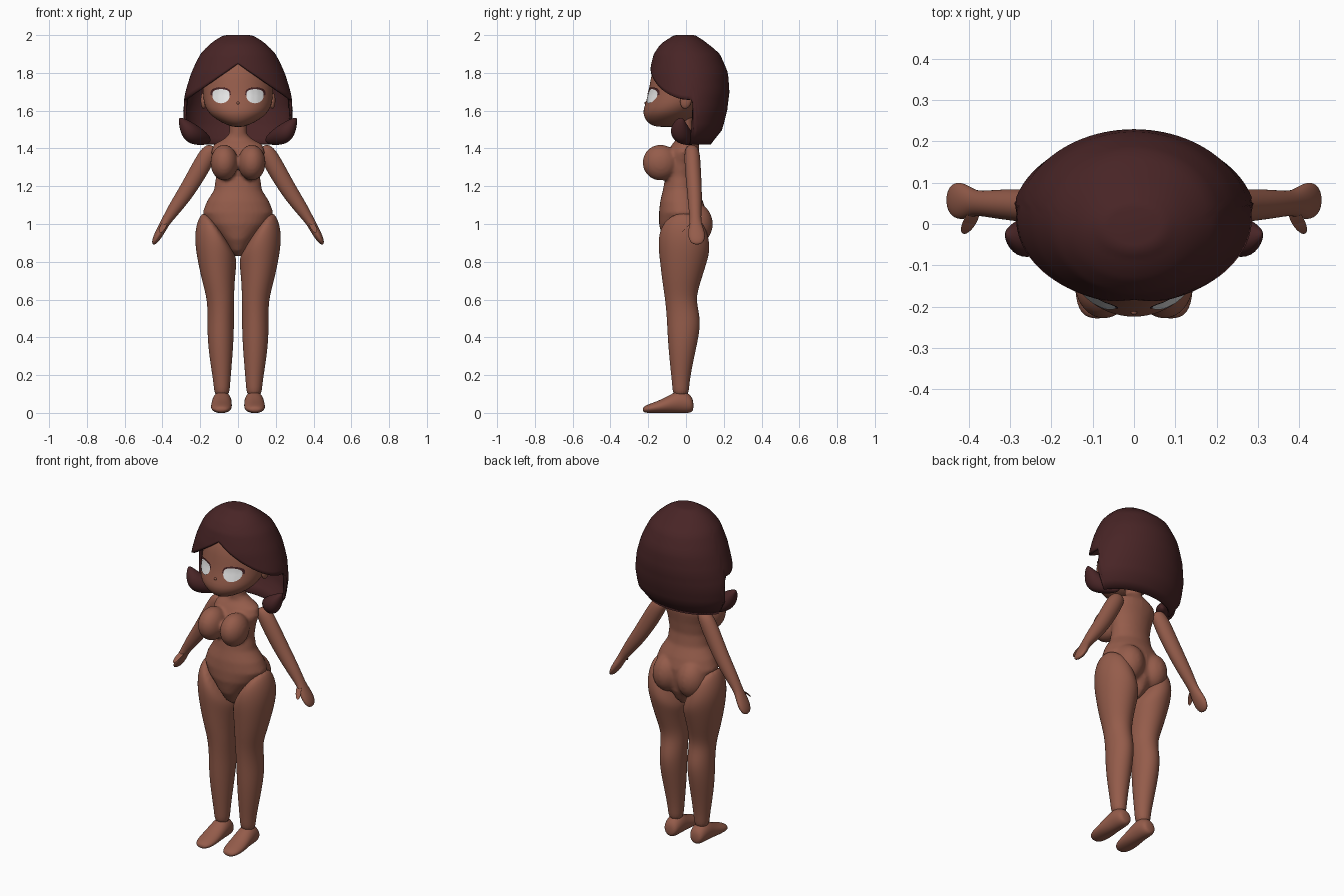
import bpy, bmesh, math
from mathutils import Vector, Matrix
from mathutils.bvhtree import BVHTree

cube = bpy.data.objects.get("Cube")
if cube:
    bpy.data.objects.remove(cube, do_unlink=True)


def material(name, rgb):
    m = bpy.data.materials.new(name)
    m.use_nodes = True
    m.diffuse_color = (*rgb, 1)
    bsdf = m.node_tree.nodes["Principled BSDF"]
    bsdf.inputs["Base Color"].default_value = (*rgb, 1)
    bsdf.inputs["Roughness"].default_value = 0.7
    return m


SKIN = material("warm brown skin", (0.30, 0.108, 0.07))
HAIR = material("dark brown hair", (0.065, 0.018, 0.019))
WHITE = material("eye white", (0.8, 0.8, 0.8))


def make(name, bm, mat, mirror=False, subsurf=0):
    me = bpy.data.meshes.new(name)
    bm.to_mesh(me)
    bm.free()
    me.materials.append(mat)
    for p in me.polygons:
        p.use_smooth = True
    ob = bpy.data.objects.new(name, me)
    bpy.context.collection.objects.link(ob)
    if mirror:
        mod = ob.modifiers.new("mirror", 'MIRROR')
        mod.use_mirror_merge = False
    if subsurf:
        mod = ob.modifiers.new("smooth", 'SUBSURF')
        mod.levels = mod.render_levels = subsurf
    return ob


def loft(rings, n=20, bm=None):
    """Closed skin over elliptical rings given as (centre, axis a, axis b)."""
    bm = bm or bmesh.new()
    rows = []
    for c, a, b in rings:
        c, a, b = Vector(c), Vector(a), Vector(b)
        angles = [2 * math.pi * i / n for i in range(n)]
        rows.append([bm.verts.new(c + a * math.cos(t) + b * math.sin(t)) for t in angles])
    faces = [bm.faces.new(rows[0]), bm.faces.new(rows[-1])]
    for r, s in zip(rows, rows[1:]):
        for i in range(n):
            j = (i + 1) % n
            faces.append(bm.faces.new((r[i], r[j], s[j], s[i])))
    bmesh.ops.recalc_face_normals(bm, faces=faces)
    return bm


def level(z, rx, yf, yb):
    return (0, (yf + yb) / 2, z), (rx, 0, 0), (0, (yb - yf) / 2, 0)


def ball(bm, centre, radii, tilt=0):
    mat = Matrix.Translation(centre) @ Matrix.Rotation(tilt, 4, 'X') @ Matrix.Diagonal((*radii, 1))
    bmesh.ops.create_uvsphere(bm, u_segments=24, v_segments=16, radius=1, matrix=mat)


# Torso and neck, blended into one skin
bm = loft([level(*r) for r in (
    (.83, .02, -.05, .04), (.86, .05, -.09, .07), (.92, .09, -.125, .1), (1, .16, -.143, .11),
    (1.06, .188, -.143, .11), (1.12, .165, -.137, .09), (1.18, .127, -.122, .062),
    (1.25, .117, -.11, .052), (1.32, .125, -.11, .06), (1.38, .142, -.1, .07),
    (1.42, .13, -.075, .07), (1.45, .075, -.05, .055), (1.475, .047, -.05, .04),
    (1.57, .045, -.05, .035))], 32)
for s in (-1, 1):
    ball(bm, (s * .073, -.135, 1.325), (.073, .095, .095), .25)
    ball(bm, (s * .08, .05, 1.0), (.085, .092, .11))
torso = make("torso", bm, SKIN)
mod = torso.modifiers.new("blend", 'REMESH')
mod.mode, mod.voxel_size, mod.use_smooth_shade = 'VOXEL', 0.01, True
mod = torso.modifiers.new("soften", 'SMOOTH')
mod.factor, mod.iterations = 0.5, 5

# Legs, with slanted upper rings along the hip line
legs = []
for xi, zi, xo, zo, yf, yb in (
        (.05, .9, .17, 1.085, -.12, .09), (.014, .84, .215, 1.03, -.147, .118),
        (.006, .8, .232, .94, -.147, .13), (.01, .76, .222, .84, -.139, .112),
        (.018, .68, .192, .7, -.126, .077), (.02, .6, .163, .6, -.111, .05),
        (.02, .5, .162, .5, -.102, .08), (.022, .4, .163, .4, -.098, .068),
        (.03, .28, .15, .28, -.088, .04), (.042, .15, .128, .15, -.073, .016),
        (.045, .085, .126, .085, -.07, .016)):
    legs.append((((xi + xo) / 2, (yf + yb) / 2, (zi + zo) / 2),
                 ((xo - xi) / 2, 0, (zo - zi) / 2), (0, (yb - yf) / 2, 0)))
make("legs", loft(legs), SKIN, True, 2)

# Feet
feet = [((x, y, (lo + hi) / 2), (rx, 0, 0), (0, 0, (hi - lo) / 2)) for x, y, rx, lo, hi in (
    (.085, .04, .025, .015, .06), (.085, .025, .045, -.002, .1), (.085, -.03, .052, -.002, .122),
    (.086, -.07, .053, -.002, .105), (.088, -.13, .057, -.002, .07),
    (.089, -.2, .052, -.002, .046), (.089, -.23, .025, .004, .03))]
make("feet", loft(feet), SKIN, True, 2)

# Arms with mitten hands
arms = [((x, y, z), (.84 * r, 0, .55 * r), (0, ry, 0)) for x, z, r, y, ry in (
    (.125, 1.41, .025, .03, .025), (.15, 1.385, .047, .032, .042), (.2, 1.295, .049, .036, .043),
    (.27, 1.175, .044, .045, .04), (.33, 1.09, .037, .048, .036), (.378, 1.02, .026, .05, .029),
    (.395, .99, .024, .052, .036), (.42, .945, .023, .056, .047), (.44, .91, .017, .058, .04),
    (.45, .892, .006, .058, .018))]
make("arms", loft(arms), SKIN, True, 2)
thumb = [((x, y, z), (r, 0, 0), (0, .7 * r, .7 * r)) for x, y, z, r in (
    (.385, .035, 1.01, .012), (.392, .015, .995, .018),
    (.405, -.008, .972, .016), (.412, -.022, .955, .007))]
make("thumbs", loft(thumb, 12), SKIN, True, 2)

# Head
bm = loft([level(*r) for r in (
    (1.512, .025, -.16, -.05), (1.535, .085, -.205, -.01), (1.57, .138, -.224, .04),
    (1.6, .165, -.228, .08), (1.64, .182, -.215, .12), (1.69, .186, -.2, .15),
    (1.76, .187, -.19, .17), (1.85, .17, -.17, .16), (1.93, .09, -.09, .09))], 32)
head_tree = BVHTree.FromBMesh(bm)
make("head", bm, SKIN, subsurf=1)

# Ears and nose
bm = bmesh.new()
ball(bm, (.182, .0, 1.655), (.016, .03, .045), -.2)
make("ears", bm, SKIN, True)
bm = bmesh.new()
ball(bm, (0, -.212, 1.64), (.008, .008, .008))
make("nose", bm, SKIN)


def on_face(x, z, lift):
    hit = head_tree.ray_cast(Vector((x, -1, z)), Vector((0, 1, 0)))[0]
    return Vector((x, (hit.y if hit else -.15) - lift, z))


def face_plate(name, inner, outer, lift, mat):
    """Thin strip between two outlines laid over the face."""
    bm = bmesh.new()
    rows = []
    steps = 6
    for k in range(steps + 1):
        t = k / steps
        rows.append([bm.verts.new(on_face(a[0] + (b[0] - a[0]) * t, a[1] + (b[1] - a[1]) * t, lift))
                     for a, b in zip(inner, outer)])
    for r, s in zip(rows, rows[1:]):
        for i in range(len(r) - 1):
            bm.faces.new((r[i], r[i + 1], s[i + 1], s[i]))
    for f in bm.faces:
        f.normal_update()
        if f.normal.y > 0:
            f.normal_flip()
    return make(name, bm, mat, True)


# Eyes: rounded plates with a flatter upper lid, and lashes above
N = 16
arc = [math.pi * i / N for i in range(N + 1)]
upper = [(.09 - .046 * math.cos(a), 1.68 + .034 * math.sin(a) ** .6) for a in arc]
lower = [(.09 - .046 * math.cos(a), 1.68 - .041 * math.sin(a)) for a in arc]
face_plate("eyes", lower, upper, .005, WHITE)
lash = [(.092 - .054 * math.cos(a), 1.684 + .04 * math.sin(a) ** .6) for a in arc]
face_plate("lashes", upper, lash, .007, HAIR)

# Hair cap: columns hang from the crown to a hem that rises over the face
PROFILE = [(2, .06, -.05, .04), (1.985, .1, -.085, .07), (1.95, .15, -.135, .12),
           (1.9, .198, -.17, .178), (1.8, .247, -.195, .222), (1.7, .278, -.2, .23),
           (1.6, .296, -.2, .218), (1.5, .29, -.19, .193), (1.42, .24, -.16, .13)]


def profile_at(z):
    for p, q in zip(PROFILE, PROFILE[1:]):
        if z >= q[0] - 1e-6:
            t = (math.sqrt(2.0001 - z) - math.sqrt(2.0001 - p[0])) / (
                math.sqrt(2.0001 - q[0]) - math.sqrt(2.0001 - p[0]))
            return [a + (b - a) * t for a, b in zip(p[1:], q[1:])]
    return PROFILE[-1][1:]


def hem(t):
    fringe = 1.85 - .19 * abs(math.cos(t)) ** 1.1
    k = min(max((math.sin(t) - .1) / .16, 0), 1)
    k = k * k * (3 - 2 * k)
    return fringe + (1.42 - fringe) * k


bm = bmesh.new()
COLS, ROWS = 96, 24
grid = []
for r in range(ROWS + 1):
    row = []
    for c in range(COLS):
        t = 2 * math.pi * c / COLS
        z = 2 - (2 - hem(t)) * (r / ROWS) ** 1.6
        rx, yf, yb = profile_at(z)
        row.append(bm.verts.new((rx * math.cos(t),
                                 (yf + yb) / 2 + (yb - yf) / 2 * math.sin(t), z)))
    grid.append(row)
bm.faces.new(grid[0])
for r, s in zip(grid, grid[1:]):
    for c in range(COLS):
        d = (c + 1) % COLS
        bm.faces.new((r[c], s[c], s[d], r[d]))
hair = make("hair_cap", bm, HAIR)
mod = hair.modifiers.new("thickness", 'SOLIDIFY')
mod.thickness, mod.offset = 0.014, -1

# Flicked-out locks at the jaw
locks = [((x, y, z), (-.5 * r, 0, r), (0, ry, 0)) for x, y, z, r, ry in (
    (.145, .05, 1.435, .015, .02), (.195, .0, 1.455, .04, .05), (.25, -.03, 1.48, .05, .058),
    (.29, -.035, 1.52, .035, .04), (.312, -.025, 1.56, .006, .01))]
make("flicked_locks", loft(locks, 16), HAIR, True, 2)
